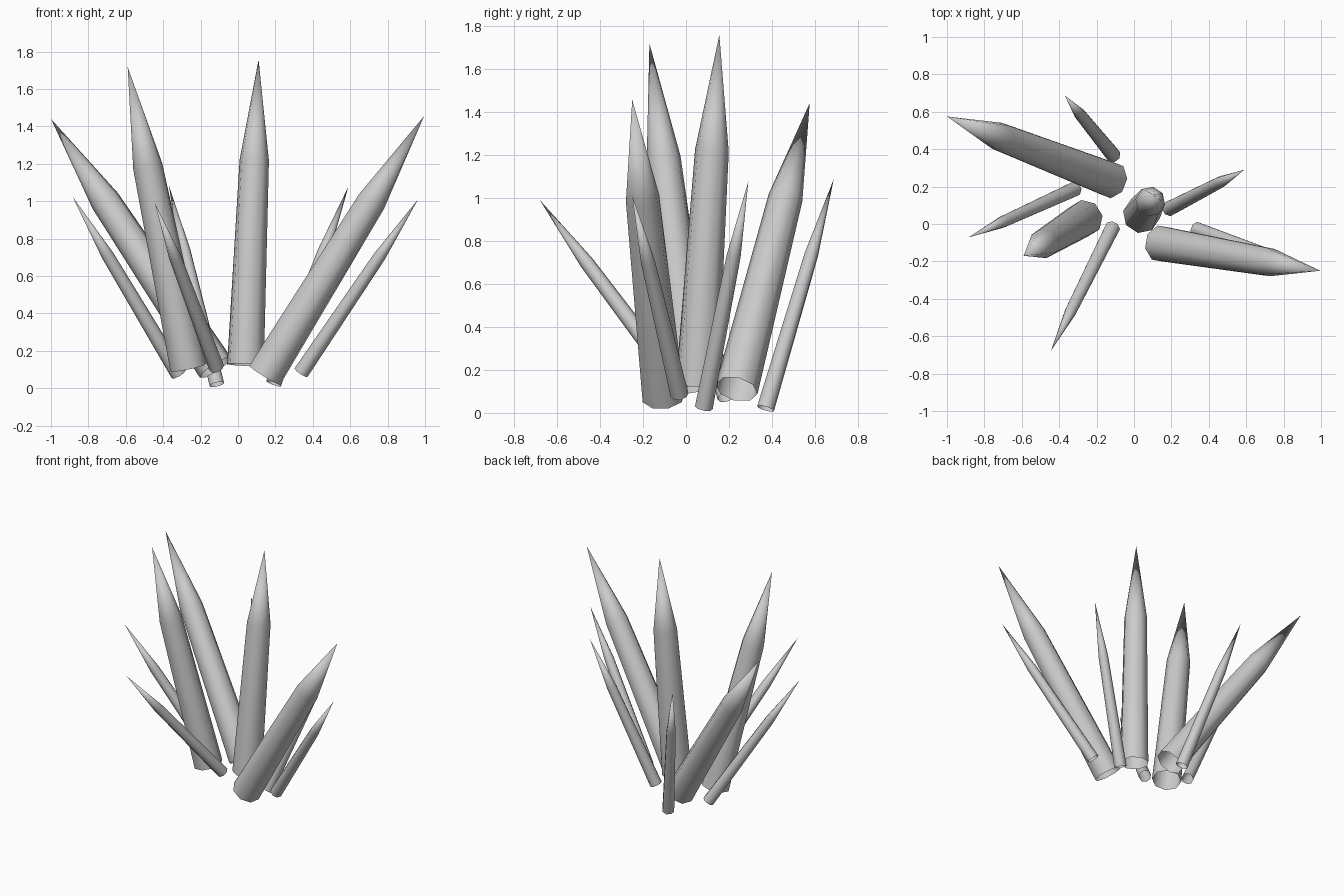
import bpy, bmesh, math
from mathutils import Vector

if "Cube" in bpy.data.objects:
    bpy.data.objects.remove(bpy.data.objects["Cube"])

SIDES = 8
SHOULDER = 0.67   # fraction of the length where the point begins


def crystal(name, base, tip, r_base, r_shoulder):
    """Open-bottomed tapered prism ending in a sharp point."""
    base, tip = Vector(base), Vector(tip)
    axis = tip - base
    rot = axis.to_track_quat('Z', 'Y')
    bm = bmesh.new()
    rings = []
    for t, r in ((0, r_base), (SHOULDER, r_shoulder)):
        rings.append([bm.verts.new(base + axis * t + rot @ Vector((
            r * math.cos((i + 0.5) * math.tau / SIDES),
            r * math.sin((i + 0.5) * math.tau / SIDES), 0)))
            for i in range(SIDES)])
    apex = bm.verts.new(tip)
    low, high = rings
    for i in range(SIDES):
        j = (i + 1) % SIDES
        bm.faces.new((low[i], low[j], high[j], high[i]))
        bm.faces.new((high[i], high[j], apex))
    for f in bm.faces:
        f.smooth = True
    mesh = bpy.data.meshes.new(name)
    bm.to_mesh(mesh)
    bm.free()
    bpy.context.collection.objects.link(bpy.data.objects.new(name, mesh))


# Large crystals: base centre, tip
large = [
    ((0.04, 0.05, 0.125), (0.11, 0.155, 1.757)),
    ((-0.265, 0.03, 0.112), (-0.59, -0.17, 1.717)),
    ((0.143, -0.105, 0.07), (0.995, -0.25, 1.455)),
    ((-0.12, 0.235, 0.11), (-1.0, 0.575, 1.44)),
]
# Small crystals around the outside
small = [
    ((-0.113, 0.37, 0.02), (-0.37, 0.687, 1.087)),
    ((-0.317, 0.187, 0.073), (-0.885, -0.072, 1.025)),
    ((-0.115, -0.02, 0.11), (-0.445, -0.68, 0.99)),
    ((0.19, 0.083, 0.025), (0.59, 0.29, 1.077)),
    ((0.337, -0.03, 0.083), (0.963, -0.25, 1.01)),
]
for i, (b, t) in enumerate(large):
    crystal(f"large_crystal_{i + 1}", b, t, 0.1, 0.08)
for i, (b, t) in enumerate(small):
    crystal(f"small_crystal_{i + 1}", b, t, 0.042, 0.033)
